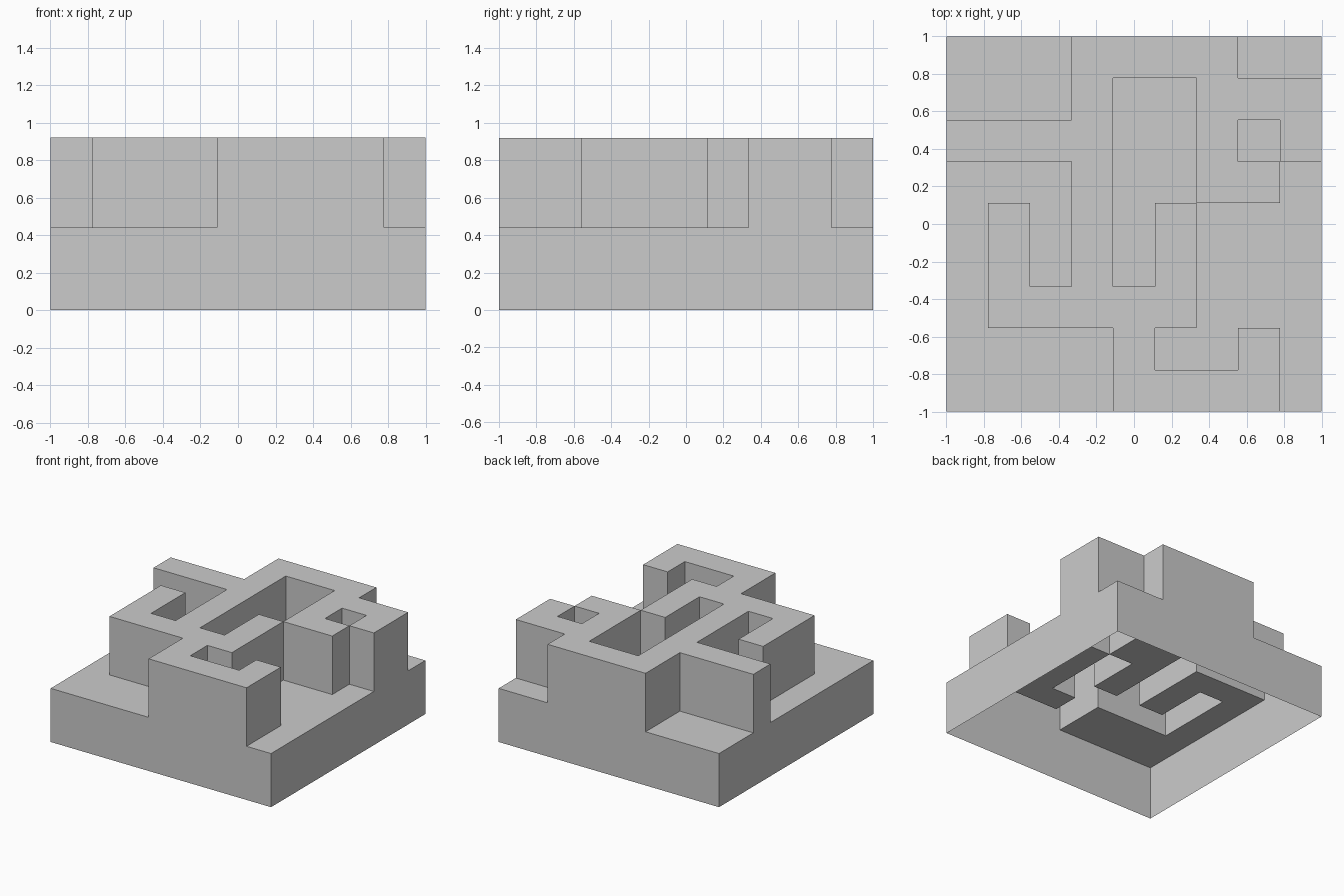
import bpy, bmesh, math

if "Cube" in bpy.data.objects:
    bpy.data.objects.remove(bpy.data.objects["Cube"])

# Plan of the block, back row first: # = raised wall, . = lower floor
PLAN = ["...####..",
        "...#..###",
        "####..#.#",
        "...#..##.",
        ".#.#.#...",
        ".#.#.#...",
        ".#####...",
        "....#..#.",
        "....####."]
N = len(PLAN)
CELL = 2 / N
FLOOR_Z, WALL_Z = 0.44, 0.92


def height(col, row):
    if not (0 <= col < N and 0 <= row < N):
        return 0.0
    return WALL_Z if PLAN[N - 1 - row][col] == "#" else FLOOR_Z


def quad(bm, *points):
    bm.faces.new([bm.verts.new(p) for p in points])


bm = bmesh.new()
for row in range(N):
    for col in range(N):
        h = height(col, row)
        x0, y0 = -1 + col * CELL, -1 + row * CELL
        corners = [(x0, y0), (x0 + CELL, y0), (x0 + CELL, y0 + CELL), (x0, y0 + CELL)]
        # flat top of the cell
        quad(bm, *[(x, y, h) for x, y in corners])
        # walls dropping to lower neighbours, in bands so edges meet
        for i, (dx, dy) in enumerate([(0, -1), (1, 0), (0, 1), (-1, 0)]):
            low = height(col + dx, row + dy)
            a, b = corners[i], corners[(i + 1) % 4]
            levels = [z for z in (0.0, FLOOR_Z, WALL_Z) if low <= z <= h]
            for z0, z1 in zip(levels, levels[1:]):
                quad(bm, (*a, z0), (*b, z0), (*b, z1), (*a, z1))

# weld into one open-bottomed shell and clear the flat edges
bmesh.ops.remove_doubles(bm, verts=bm.verts[:], dist=0.001)
bmesh.ops.dissolve_limit(bm, angle_limit=math.radians(1),
                         verts=bm.verts[:], edges=bm.edges[:])

mesh = bpy.data.meshes.new("maze_block")
bm.to_mesh(mesh)
bm.free()
bpy.context.collection.objects.link(bpy.data.objects.new("maze_block", mesh))
